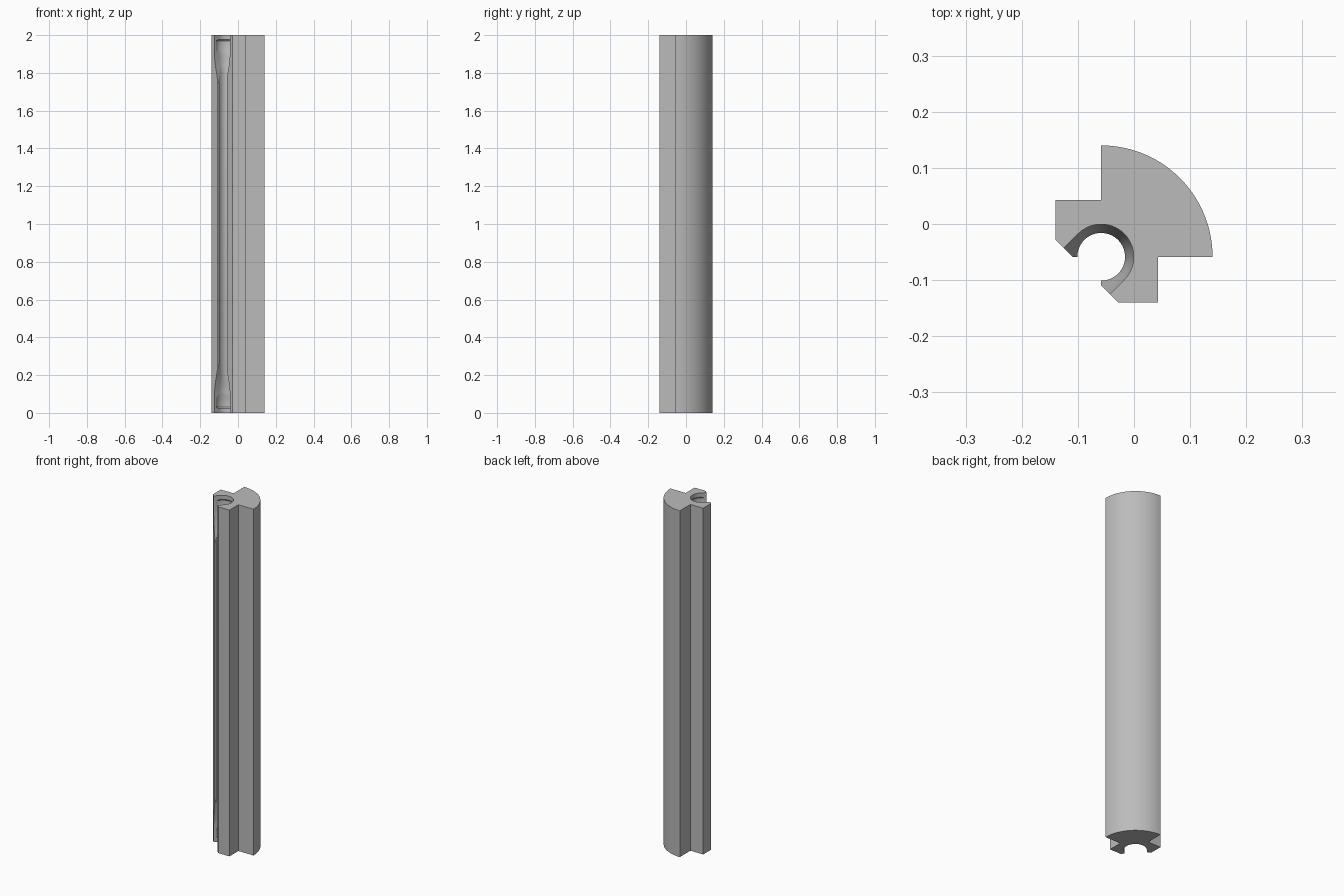
import bpy, bmesh, math

if "Cube" in bpy.data.objects:
    bpy.data.objects.remove(bpy.data.objects["Cube"])

HEIGHT, EDGE, C = 2.0, 0.14, -0.0585   # C: bore axis, on the x = y diagonal
BORE = 0.0425


def arc(radius, start, end, n):
    return [(C + radius * math.cos(math.radians(start + (end - start) * i / n)),
             C + radius * math.sin(math.radians(start + (end - start) * i / n)))
            for i in range(n + 1)]


def loft(name, sections):
    """Solid through (z, outline) sections with matching point counts."""
    bm = bmesh.new()
    rings = [[bm.verts.new((x, y, z)) for x, y in pts] for z, pts in sections]
    n = len(rings[0])
    for a, b in zip(rings, rings[1:]):
        for i in range(n):
            j = (i + 1) % n
            bm.faces.new((a[i], a[j], b[j], b[i]))
    bm.faces.new(rings[0])
    bm.faces.new(rings[-1])
    bmesh.ops.recalc_face_normals(bm, faces=bm.faces)
    mesh = bpy.data.meshes.new(name)
    bm.to_mesh(mesh)
    bm.free()
    obj = bpy.data.objects.new(name, mesh)
    bpy.context.collection.objects.link(obj)
    return obj


def slot(w):
    """Round-backed slot, open along the front-left diagonal."""
    pts = arc(w, -45, 135, 40)
    return [(pts[0][0] - 0.15, pts[0][1] - 0.15)] + pts + \
           [(pts[-1][0] - 0.15, pts[-1][1] - 0.15)]


def circle(r):
    return arc(r, 0, 360, 64)[:-1]


# Rail: quarter-round back, two square steps and a bevelled open bore
lip = [(C, 0.043), (-EDGE, 0.043), (-EDGE, -0.028), (-0.1095, C)]
outline = arc(EDGE - C, 0, 90, 48) + lip + arc(BORE, 180, -90, 60)
outline += [(y, x) for x, y in reversed(lip)]
rail = loft("rail", [(0, outline), (HEIGHT, outline)])

# Flared recess and retaining groove at each end
recess = [(-0.05, 0.058), (0.11, 0.058), (0.16, 0.051), (0.23, 0.035), (0.26, 0.03)]
groove = [(0.02, 0.055), (0.03, 0.063), (0.08, 0.063), (0.1, 0.055)]
for end in ("bottom", "top"):
    def at(z):
        return HEIGHT - z if end == "top" else z
    cutters = [loft(end + "_recess_cutter", [(at(z), slot(w)) for z, w in recess]),
               loft(end + "_groove_cutter", [(at(z), circle(r)) for z, r in groove])]
    for cutter in cutters:
        cutter.hide_render = True
        mod = rail.modifiers.new(cutter.name, 'BOOLEAN')
        mod.object = cutter
        mod.operation = 'DIFFERENCE'
        mod.solver = 'EXACT'
        bpy.context.view_layer.objects.active = rail
        bpy.ops.object.modifier_apply(modifier=mod.name)
        bpy.data.objects.remove(cutter)

# Single grey finish
grey = bpy.data.materials.new("plain_grey")
grey.use_nodes = True
color = (0.5, 0.5, 0.5, 1)
grey.diffuse_color = color
grey.node_tree.nodes["Principled BSDF"].inputs["Base Color"].default_value = color
rail.data.materials.clear()
rail.data.materials.append(grey)

bpy.ops.object.select_all(action='DESELECT')
rail.select_set(True)
bpy.context.view_layer.objects.active = rail
bpy.ops.object.shade_smooth_by_angle(angle=math.radians(25))
